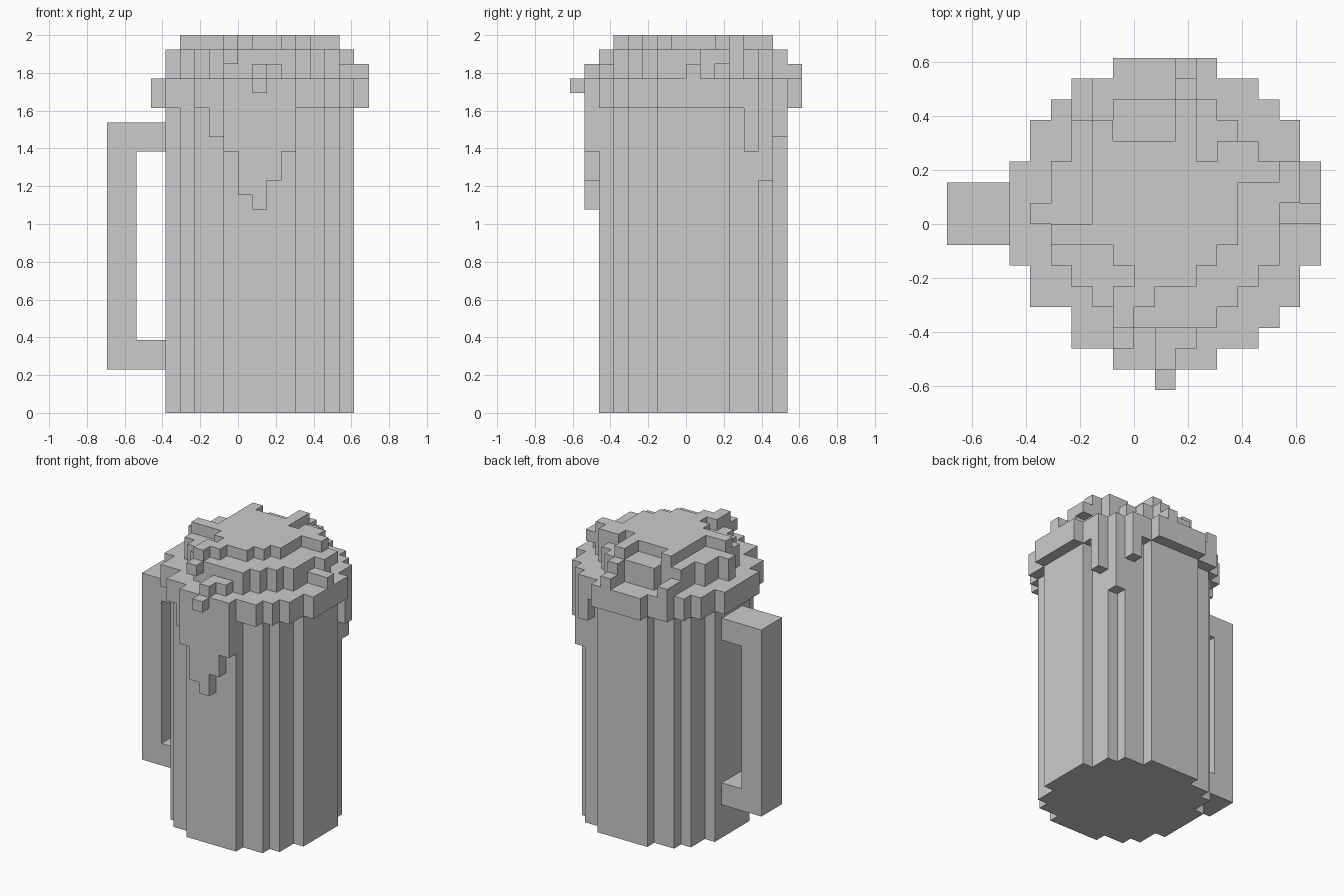
import bpy, bmesh, math
from mathutils import Vector

if "Cube" in bpy.data.objects:
    bpy.data.objects.remove(bpy.data.objects["Cube"])

U = 1 / 13          # one voxel; the model is 26 voxels tall
CX, CY = 1, 0       # centre cell of the round mug


def disc(diameter, z0, z1):
    r2 = (diameter / 2) ** 2
    n = diameter // 2
    return {(CX + i, CY + j, z) for i in range(-n, n + 1) for j in range(-n, n + 1)
            for z in range(z0, z1) if i * i + j * j <= r2}


def box(x0, x1, y0, y1, z0, z1):
    return {(x, y, z) for x in range(x0, x1) for y in range(y0, y1) for z in range(z0, z1)}


def build(name, cells, solid):
    """Skin a set of voxels, leaving out faces buried against any other voxel."""
    bm = bmesh.new()
    verts = {}

    def vert(p):
        key = tuple(int(round(c)) for c in p)
        if key not in verts:
            verts[key] = bm.verts.new(Vector(key) * U)
        return verts[key]

    for c in sorted(cells):
        mid = Vector(c) + Vector((0.5, 0.5, 0.5))
        for axis in range(3):
            for sign in (-1, 1):
                n = Vector((0, 0, 0))
                n[axis] = sign
                if tuple(c[k] + int(n[k]) for k in range(3)) in solid:
                    continue
                a = Vector((0, 0, 0))
                a[(axis + 1) % 3] = 1
                b = n.cross(a)
                bm.faces.new([vert(mid + (n + s * a + t * b) / 2)
                              for s, t in ((-1, -1), (1, -1), (1, 1), (-1, 1))])
    bmesh.ops.dissolve_limit(bm, angle_limit=math.radians(1),
                             verts=bm.verts[:], edges=bm.edges[:])
    mesh = bpy.data.meshes.new(name)
    bm.to_mesh(mesh)
    bm.free()
    bpy.context.collection.objects.link(bpy.data.objects.new(name, mesh))


# Round mug body
body = disc(13, 0, 21)

# Square C-shaped handle on the left
handle = (box(-9, -7, -1, 2, 3, 20) | box(-7, -5, -1, 2, 3, 5)
          | box(-7, -5, -1, 2, 18, 20))

# Foam: wide rim, then a narrower step
foam = disc(15, 21, 23) | disc(11, 23, 25)
foam -= box(-4, -3, -5, -4, 21, 23)

# Irregular top layer of foam: (row y, x start, x end)
for y, x0, x1 in [(-5, -1, 0), (-4, -1, 1), (-3, 0, 3), (-2, -1, 4), (-1, -4, 5),
                  (0, -2, 5), (1, -2, 5), (2, -2, 7), (3, -2, 3), (3, 4, 6),
                  (4, -2, -1), (4, 2, 3), (5, 2, 3)]:
    foam |= box(x0, x1, y, y + 1, 25, 26)

# Loose bubbles: (x, y, bottom, top)
for x, y, z0, z1 in [(1, -8, 22, 23), (1, -7, 23, 24), (1, -6, 23, 24), (2, -6, 23, 24),
                     (-1, -6, 24, 25), (7, 0, 23, 24), (8, 0, 23, 24), (7, 1, 23, 25),
                     (7, 2, 24, 25), (2, 6, 23, 25), (2, 7, 23, 24), (-5, 0, 23, 25),
                     (-3, 4, 23, 25), (-3, 5, 23, 24), (-3, 6, 23, 24)]:
    foam |= box(x, x + 1, y, y + 1, z0, z1)

# Drips running down the front and the back right: (x, y, bottom)
drips = set()
for x, y, z in [(-2, -6, 19), (-1, -7, 18), (0, -7, 15), (1, -7, 14), (2, -7, 16),
                (3, -7, 18), (7, 4, 18), (6, 5, 16), (5, 6, 19)]:
    drips |= box(x, x + 1, y, y + 1, z, 21)

solid = body | handle | foam | drips
for name, cells in [("mug_body", body), ("handle", handle),
                    ("foam", foam), ("foam_drips", drips)]:
    build(name, cells, solid)
